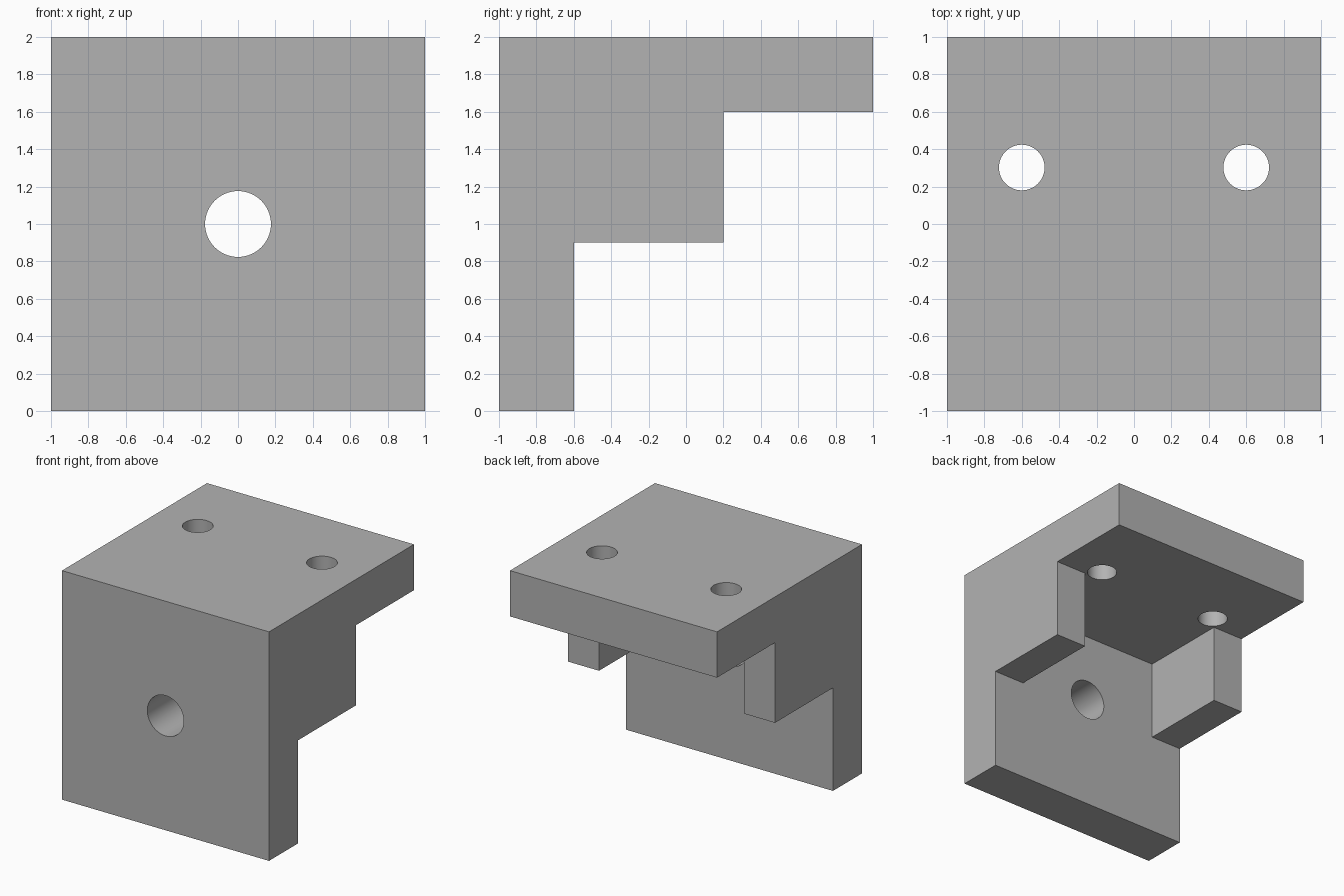
import bpy
import bmesh
from math import radians
from mathutils import Matrix

if "Cube" in bpy.data.objects:
    bpy.data.objects.remove(bpy.data.objects["Cube"])

grey = bpy.data.materials.new("machined grey")
grey.use_nodes = True
grey.diffuse_color = (0.45, 0.45, 0.45, 1)
grey.node_tree.nodes["Principled BSDF"].inputs["Base Color"].default_value = (0.45, 0.45, 0.45, 1)


def make_object(name, bm):
    bmesh.ops.recalc_face_normals(bm, faces=bm.faces)
    mesh = bpy.data.meshes.new(name)
    bm.to_mesh(mesh)
    bm.free()
    mesh.materials.append(grey)
    obj = bpy.data.objects.new(name, mesh)
    bpy.context.collection.objects.link(obj)
    return obj


def extrude_profile(name, points, half_width):
    """Extrude a (y, z) outline along x, centred on x = 0."""
    bm = bmesh.new()
    face = bm.faces.new([bm.verts.new((-half_width, y, z)) for y, z in points])
    moved = bmesh.ops.extrude_face_region(bm, geom=[face])["geom"]
    verts = [g for g in moved if isinstance(g, bmesh.types.BMVert)]
    bmesh.ops.translate(bm, verts=verts, vec=(2 * half_width, 0, 0))
    return make_object(name, bm)


def drill(name, radius, location, tilt=0):
    bm = bmesh.new()
    place = Matrix.Translation(location) @ Matrix.Rotation(radians(tilt), 4, "X")
    bmesh.ops.create_cone(bm, cap_ends=True, segments=64, radius1=radius,
                          radius2=radius, depth=0.8, matrix=place)
    return make_object(name, bm)


# Stepped body: front plate, gusset step and top plate in one outline
wall, step, under, low = -0.6, 0.2, 1.6, 0.9
bracket = extrude_profile("angle_bracket", [
    (-1, 0), (wall, 0), (wall, low), (step, low),
    (step, under), (1, under), (1, 2), (-1, 2)], 1)

# Pocket leaves a gusset at each side; drills make the bolt holes
cutters = [
    extrude_profile("gusset_pocket", [
        (wall, low - 0.1), (step + 0.1, low - 0.1),
        (step + 0.1, under), (wall, under)], 0.7),
    drill("front_hole_cutter", 0.176, (0, -0.8, 1), 90),
    drill("left_top_hole_cutter", 0.122, (0.6, 0.302, 1.8)),
    drill("right_top_hole_cutter", 0.122, (-0.6, 0.302, 1.8)),
]

bpy.ops.object.select_all(action="DESELECT")
bracket.select_set(True)
bpy.context.view_layer.objects.active = bracket
for cutter in cutters:
    cutter.hide_render = True
    mod = bracket.modifiers.new(cutter.name, "BOOLEAN")
    mod.operation = "DIFFERENCE"
    mod.solver = "EXACT"
    mod.object = cutter
    bpy.ops.object.modifier_apply(modifier=mod.name)
    bpy.data.objects.remove(cutter)

# Round hole walls, crisp edges elsewhere
bpy.ops.object.shade_smooth_by_angle(angle=radians(30))
